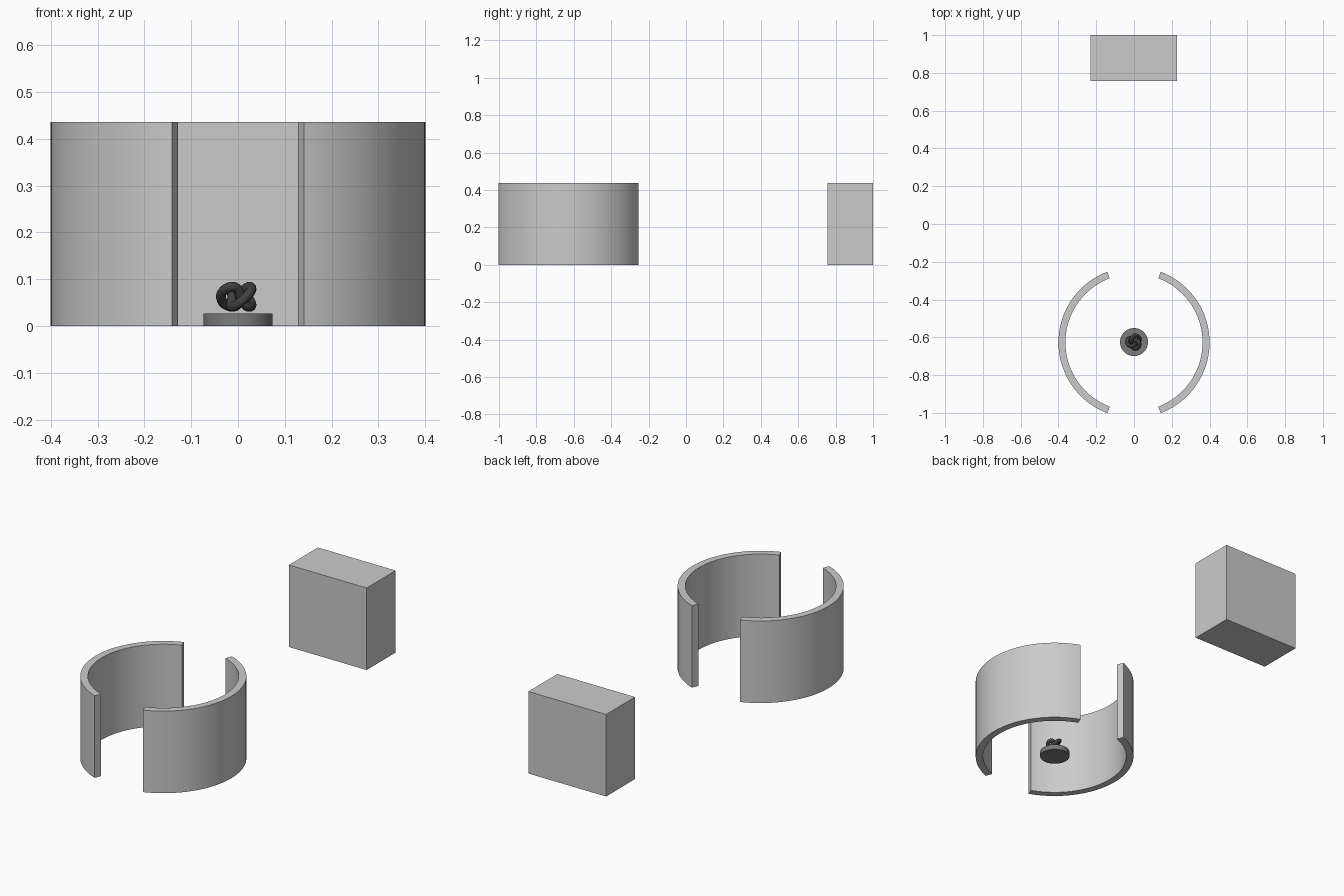
import bpy, bmesh
from math import sin, cos, pi, radians

if "Cube" in bpy.data.objects:
    bpy.data.objects.remove(bpy.data.objects["Cube"])

CY = -0.627      # centre of the round enclosure
H = 0.436        # wall and block height


def make(name, bm, color=None, smooth=None):
    bmesh.ops.recalc_face_normals(bm, faces=bm.faces)
    me = bpy.data.meshes.new(name)
    bm.to_mesh(me)
    bm.free()
    ob = bpy.data.objects.new(name, me)
    bpy.context.collection.objects.link(ob)
    if color is not None:
        mat = bpy.data.materials.new(name + "_colour")
        mat.diffuse_color = (color, color, color, 1)
        mat.use_nodes = True
        mat.node_tree.nodes["Principled BSDF"].inputs["Base Color"].default_value = mat.diffuse_color
        me.materials.append(mat)
    if smooth:
        bpy.ops.object.select_all(action='DESELECT')
        ob.select_set(True)
        bpy.context.view_layer.objects.active = ob
        bpy.ops.object.shade_smooth_by_angle(angle=radians(smooth))
    return ob


def curved_wall(name, side, r_out=0.4, r_in=0.363, segs=48):
    # Arc section extruded upward, open at front and back
    half = radians(69.3)
    angs = [-half + 2 * half * i / segs for i in range(segs + 1)]
    bm = bmesh.new()
    rings = []
    for a in angs:
        x, y = side * cos(a), sin(a)
        rings.append([bm.verts.new((x * r, CY + y * r, z))
                      for r, z in ((r_out, 0), (r_out, H), (r_in, H), (r_in, 0))])
    for a, b in zip(rings, rings[1:]):
        for k in range(4):
            bm.faces.new((a[k], a[(k + 1) % 4], b[(k + 1) % 4], b[k]))
    bm.faces.new(rings[0])
    bm.faces.new(rings[-1])
    return make(name, bm, smooth=30)


# Two halves of the round enclosure
curved_wall("left_curved_wall", -1)
curved_wall("right_curved_wall", 1)

# Block standing behind
bm = bmesh.new()
bmesh.ops.create_cube(bm, size=1)
bmesh.ops.scale(bm, vec=(0.457, 0.243, H), verts=bm.verts)
bmesh.ops.translate(bm, vec=(-0.002, 0.8785, H / 2), verts=bm.verts)
make("rear_block", bm)

# Round pedestal
bm = bmesh.new()
bmesh.ops.create_cone(bm, cap_ends=True, segments=64, radius1=0.074, radius2=0.074, depth=0.027)
bmesh.ops.translate(bm, vec=(0, CY + 0.002, 0.0135), verts=bm.verts)
make("pedestal", bm, color=0.2, smooth=30)

# Trefoil knot sculpture: a closed path with a round bevel, turned into a mesh
N = 128
curve = bpy.data.curves.new("knot_path", 'CURVE')
curve.dimensions = '3D'
curve.bevel_depth = 0.0105
curve.bevel_resolution = 4
spline = curve.splines.new('POLY')
spline.points.add(N - 1)
spline.use_cyclic_u = True
for i, p in enumerate(spline.points):
    u = 4 * pi * i / N
    rho = 0.0245 + 0.012 * cos(1.5 * u)
    p.co = (-rho * cos(u), CY + 0.002 - rho * sin(u), 0.0625 + 0.0215 * sin(1.5 * u), 1)
path = bpy.data.objects.new("knot_path", curve)
bpy.context.collection.objects.link(path)
bm = bmesh.new()
bm.from_mesh(path.to_mesh())
path.to_mesh_clear()
bpy.data.objects.remove(path)
make("knot_sculpture", bm, color=0.05, smooth=60)
